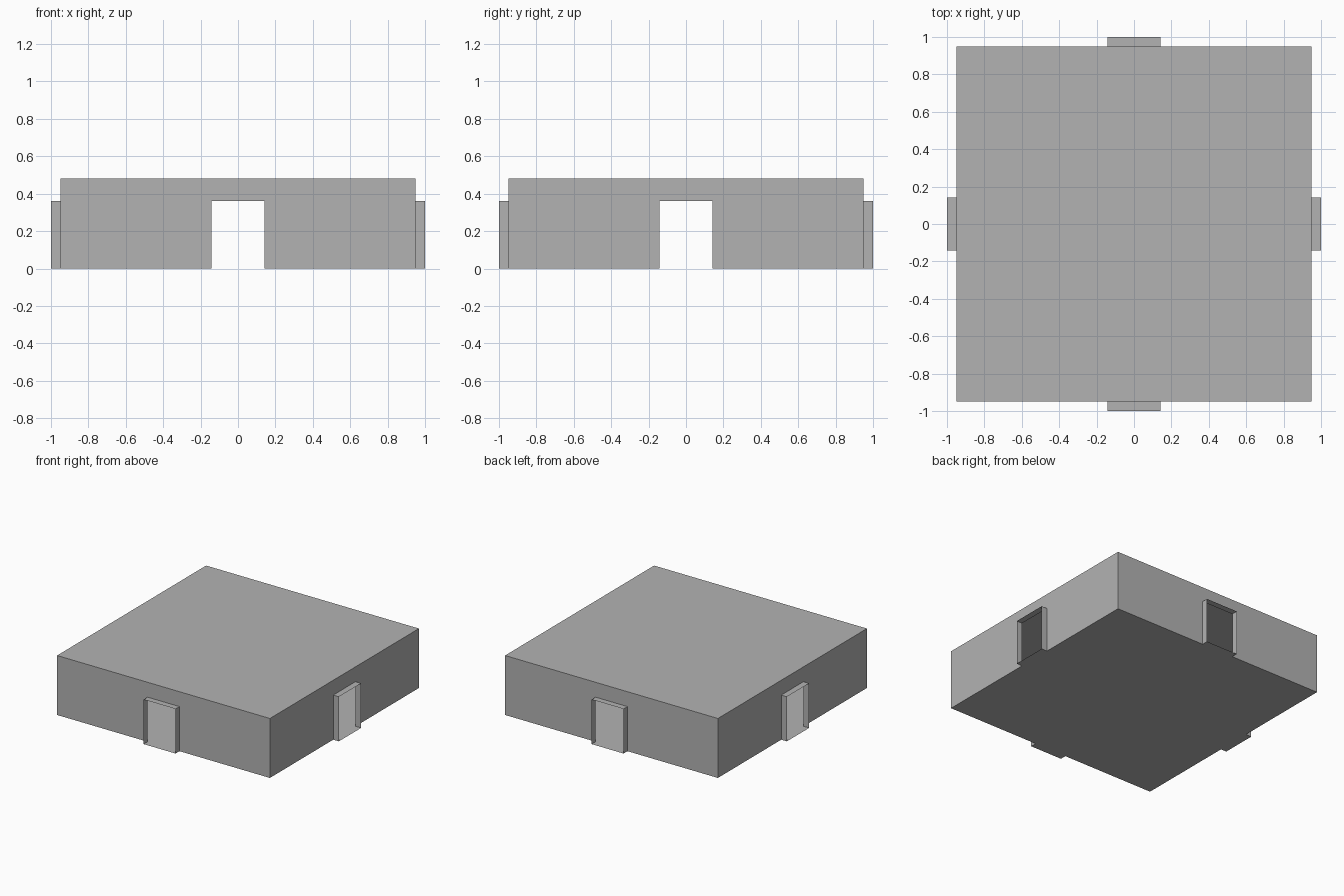
import bpy
import bmesh
from math import pi
from mathutils import Matrix

cube = bpy.data.objects.get("Cube")
if cube:
    bpy.data.objects.remove(cube, do_unlink=True)

HALF, HEIGHT = 0.95, 0.48        # room
DOOR, DOOR_TOP = 0.142, 0.36     # doorway half width and height
OUT = 1.0                        # outer edge of the door frames

grey = bpy.data.materials.new("plain grey")
grey.use_nodes = True
colour = (0.45, 0.45, 0.45, 1)
grey.diffuse_color = colour
grey.node_tree.nodes["Principled BSDF"].inputs["Base Color"].default_value = colour


def make_part(name, faces, angle=0):
    """Build a thin sheet part from corner loops, turned about z."""
    bm = bmesh.new()
    for corners in faces:
        bm.faces.new([bm.verts.new(c) for c in corners])
    bmesh.ops.remove_doubles(bm, verts=bm.verts, dist=0.0001)
    bm.transform(Matrix.Rotation(angle, 4, "Z"))
    mesh = bpy.data.meshes.new(name)
    bm.to_mesh(mesh)
    bm.free()
    mesh.materials.append(grey)
    obj = bpy.data.objects.new(name, mesh)
    bpy.context.collection.objects.link(obj)
    return obj


# Roof and floor sheets
square = [(-HALF, -HALF), (HALF, -HALF), (HALF, HALF), (-HALF, HALF)]
make_part("roof", [[(x, y, HEIGHT) for x, y in square]])
make_part("floor", [[(x, y, 0) for x, y in reversed(square)]])

# Wall outline with the doorway cut out of its lower edge
outline = [(-HALF, 0), (-DOOR, 0), (-DOOR, DOOR_TOP), (DOOR, DOOR_TOP),
           (DOOR, 0), (HALF, 0), (HALF, HEIGHT), (-HALF, HEIGHT)]
wall = [[(x, -HALF, z) for x, z in outline]]

# Short open sleeve around the doorway: sill, two jambs and lintel
ring = [(-DOOR, 0), (DOOR, 0), (DOOR, DOOR_TOP), (-DOOR, DOOR_TOP)]
sleeve = []
for (x1, z1), (x2, z2) in zip(ring, ring[1:] + ring[:1]):
    sleeve.append([(x1, -HALF, z1), (x2, -HALF, z2),
                   (x2, -OUT, z2), (x1, -OUT, z1)])

for i, side in enumerate(("front", "left", "back", "right")):
    make_part(side + "_wall", wall, i * pi / 2)
    make_part(side + "_door_frame", sleeve, i * pi / 2)
